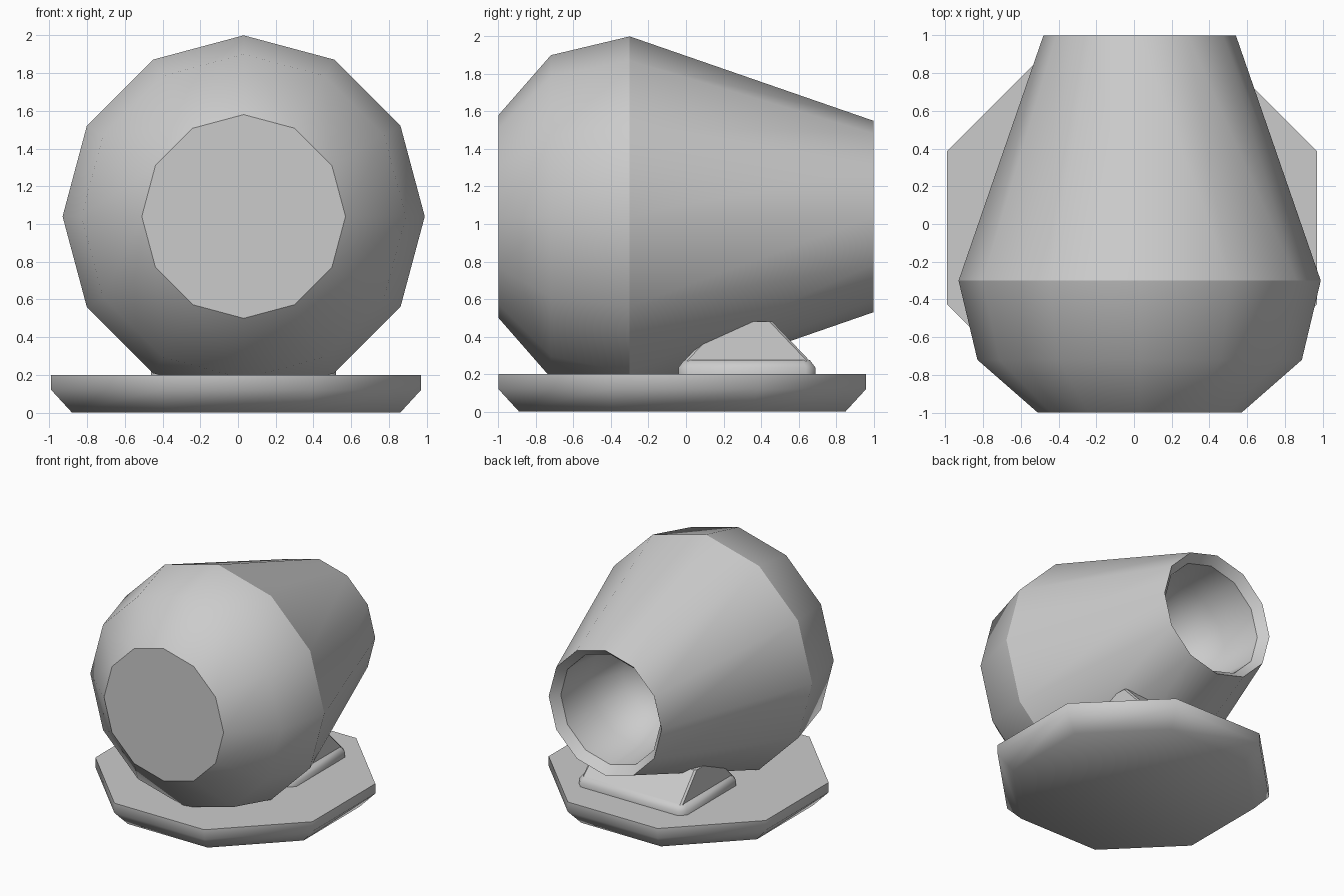
import bpy, bmesh
from math import pi, sin, cos

if "Cube" in bpy.data.objects:
    bpy.data.objects.remove(bpy.data.objects["Cube"])


def finish(name, bm, sharp_angle=None):
    bmesh.ops.recalc_face_normals(bm, faces=bm.faces)
    mesh = bpy.data.meshes.new(name)
    bm.to_mesh(mesh)
    bm.free()
    obj = bpy.data.objects.new(name, mesh)
    bpy.context.collection.objects.link(obj)
    if sharp_angle is not None:
        bpy.ops.object.select_all(action='DESELECT')
        bpy.context.view_layer.objects.active = obj
        obj.select_set(True)
        bpy.ops.object.shade_smooth_by_angle(angle=sharp_angle)
    return obj


def loft(bm, rings):
    """Bridge equal-sized rings of points and cap both ends."""
    loops = [[bm.verts.new(p) for p in ring] for ring in rings]
    n = len(loops[0])
    for a, b in zip(loops, loops[1:]):
        for i in range(n):
            j = (i + 1) % n
            bm.faces.new((a[i], a[j], b[j], b[i]))
    bm.faces.new(loops[0])
    bm.faces.new(loops[-1])
    return loops


def polygon(n, radius, phase=0.0):
    return [(radius * cos(2 * pi * i / n + phase), radius * sin(2 * pi * i / n + phase))
            for i in range(n)]


# Pot body: twelve-sided lathe lying along y, open at the back
AXIS_X, AXIS_Z = 0.03, 1.04
profile = [(-1.0, 0.54), (-0.72, 0.86), (-0.30, 0.96), (1.0, 0.51),   # outside
           (0.93, 0.45), (0.60, 0.42), (0.35, 0.30), (0.25, 0.12)]    # hollow
sharp_rings = (0, 2, 3, 4)
bm = bmesh.new()
loops = loft(bm, [[(AXIS_X + u, y, AXIS_Z + v) for u, v in polygon(12, r)]
                  for y, r in profile])
for f in bm.faces:
    f.smooth = True
for k in sharp_rings:
    for i in range(12):
        bm.edges.get((loops[k][i], loops[k][(i + 1) % 12])).smooth = False
finish("pot_body", bm)

# Octagonal base plate with a chamfered underside
bm = bmesh.new()
loft(bm, [[(x - 0.01, y - 0.02, z) for x, y in polygon(8, a / cos(pi / 8), pi / 8)]
          for z, a in ((0, 0.87), (0.12, 0.98), (0.2, 0.98))])
finish("base_plate", bm, 0.9)


# Cradle: chamfered pad below a wedge sloping at front and back
def pad_ring(hx, hy, z, c):
    pts = [(hx, hy - c), (hx - c, hy), (c - hx, hy), (-hx, hy - c),
           (-hx, c - hy), (c - hx, -hy), (hx - c, -hy), (hx, c - hy)]
    return [(0.03 + x, 0.325 + y, z) for x, y in pts]


bm = bmesh.new()
loft(bm, [pad_ring(0.49, 0.365, 0.19, 0.05), pad_ring(0.49, 0.365, 0.235, 0.05),
          pad_ring(0.46, 0.335, 0.275, 0.04)])
finish("cradle_pad", bm, 0.9)

bm = bmesh.new()
loft(bm, [pad_ring(0.45, 0.335, 0.27, 0.015), pad_ring(0.44, 0.135, 0.48, 0.015)])
finish("cradle_wedge", bm, 0.6)
